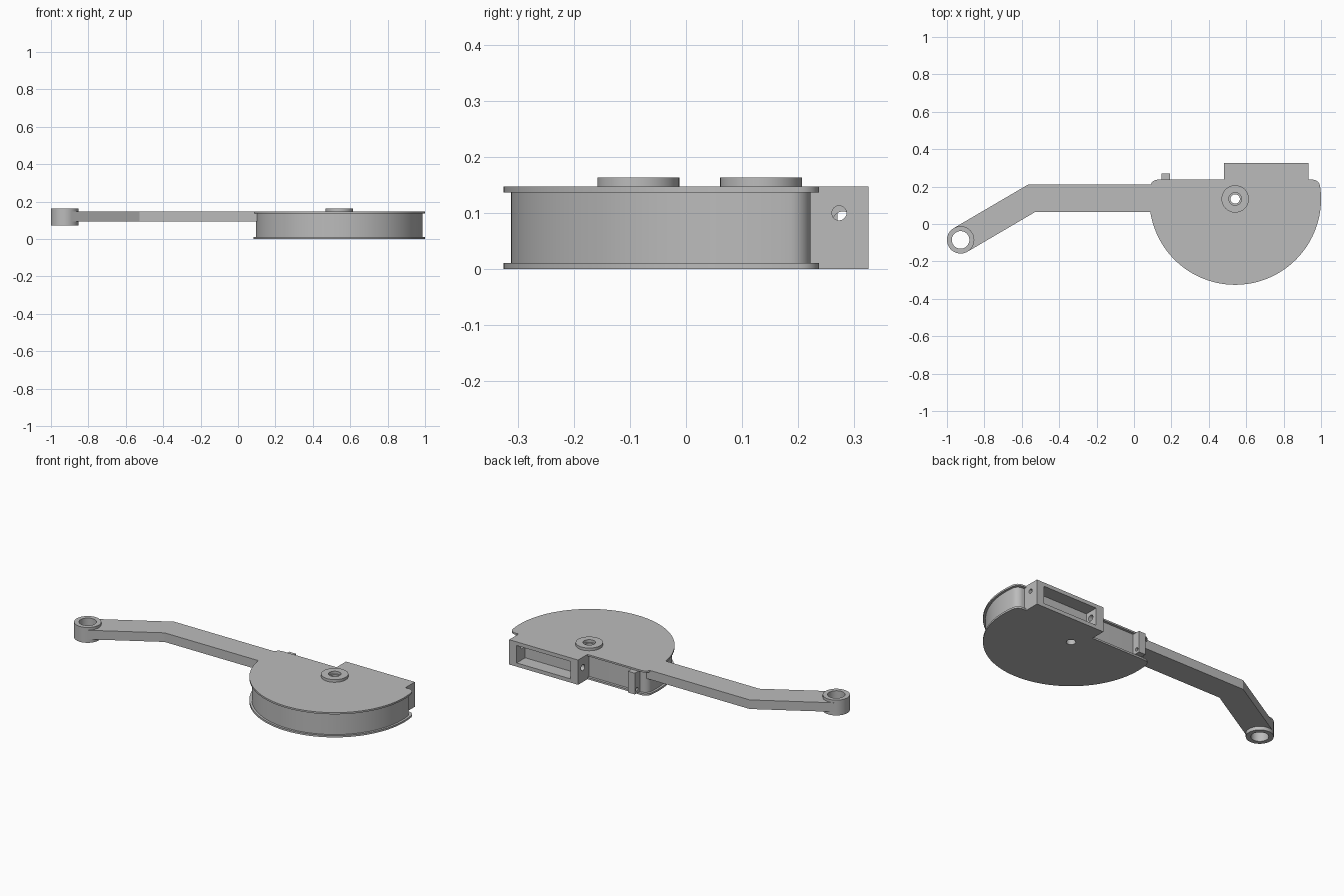
import bpy, bmesh
from math import sin, cos, pi, sqrt, atan2, radians
from mathutils import Vector, Matrix

if "Cube" in bpy.data.objects:
    bpy.data.objects.remove(bpy.data.objects["Cube"])

grey = bpy.data.materials.new("plain_grey")
grey.use_nodes = True
grey.diffuse_color = (0.5, 0.5, 0.5, 1)
grey.node_tree.nodes["Principled BSDF"].inputs["Base Color"].default_value = (0.5, 0.5, 0.5, 1)

HUB = Vector((0.541, 0.134))      # wheel axis
EYE = Vector((-0.927, -0.085))    # arm end axis
TOP = 0.147


def finish(name, bm):
    bmesh.ops.recalc_face_normals(bm, faces=bm.faces)
    mesh = bpy.data.meshes.new(name)
    bm.to_mesh(mesh)
    bm.free()
    ob = bpy.data.objects.new(name, mesh)
    bpy.context.collection.objects.link(ob)
    mesh.materials.append(grey)
    return ob


def prism(name, outline, z0, z1):
    bm = bmesh.new()
    face = bm.faces.new([bm.verts.new((x, y, z0)) for x, y in outline])
    ext = bmesh.ops.extrude_face_region(bm, geom=[face])
    verts = [v for v in ext["geom"] if isinstance(v, bmesh.types.BMVert)]
    bmesh.ops.translate(bm, verts=verts, vec=(0, 0, z1 - z0))
    return finish(name, bm)


def box(name, x0, x1, y0, y1, z0, z1):
    return prism(name, [(x0, y0), (x1, y0), (x1, y1), (x0, y1)], z0, z1)


def arc(c, r, a0, a1, n):
    return [(c[0] + r * cos(a0 + (a1 - a0) * i / n),
             c[1] + r * sin(a0 + (a1 - a0) * i / n)) for i in range(n + 1)]


def disc(name, c, r, z0, z1, n=64):
    return prism(name, arc(c, r, 0, 2 * pi, n)[:-1], z0, z1)


def x_rod(name, x0, x1, y, z, r):
    bm = bmesh.new()
    bmesh.ops.create_cone(bm, cap_ends=True, segments=32, radius1=r, radius2=r,
                          depth=x1 - x0,
                          matrix=Matrix.Translation(((x0 + x1) / 2, y, z)) @ Matrix.Rotation(pi / 2, 4, "Y"))
    return finish(name, bm)


def cut(ob, *cutters):
    for c in cutters:
        mod = ob.modifiers.new("cut", "BOOLEAN")
        mod.operation, mod.solver, mod.object = "DIFFERENCE", "EXACT", c
        bpy.context.view_layer.objects.active = ob
        bpy.ops.object.modifier_apply(modifier=mod.name)
    for c in cutters:
        bpy.data.objects.remove(c)
    return ob


def wheel_outline(r, flat, f):
    """Circle cut by a flat back edge, with both corners rounded by f."""
    cx, cy = sqrt((r - f) ** 2 - (flat - f) ** 2), flat - f
    a = atan2(cy, cx)
    pts = arc(HUB + Vector((cx, cy)), f, a, pi / 2, 8)
    pts += arc(HUB + Vector((-cx, cy)), f, pi / 2, pi - a, 8)
    return pts + arc(HUB, r, pi - a, 2 * pi + a, 96)[1:-1]


parts = []

# Grooved wheel: two flanges and a slightly smaller core, bored through
for name, r, flat, z0, z1 in (("lower_flange", 0.459, 0.103, 0, 0.011),
                              ("wheel_core", 0.446, 0.088, 0.011, 0.137),
                              ("upper_flange", 0.459, 0.103, 0.137, TOP)):
    ob = prism(name, wheel_outline(r, flat, 0.04), z0, z1)
    parts.append(cut(ob, disc("bore", HUB, 0.025, -0.1, 0.3, 32)))

# Raised hub collar with a wider mouth
parts.append(cut(disc("hub_collar", HUB, 0.073, TOP, 0.163),
                 disc("mouth", HUB, 0.034, 0.1, 0.3, 32)))

# Bent arm from wheel to eye
way = Vector((cos(radians(210)), sin(radians(210))))
side = Vector((-way.y, way.x))
half = 0.073
bend_out, bend_in = (-0.566, 0.211), (-0.527, 0.065)
end_in, end_out = EYE + side * half, EYE - side * half
if (end_in - Vector(bend_in)).length > (end_out - Vector(bend_in)).length:
    end_in, end_out = end_out, end_in
arm = prism("arm", [(0.13, 0.065), (0.13, 0.211), bend_out, end_out, end_in, bend_in], 0.093, TOP)
parts.append(cut(arm, disc("arm_bore", EYE, 0.06, -0.1, 0.3)))

# Eye ring at the arm end
parts.append(cut(disc("arm_eye", EYE, half, 0.072, 0.163),
                 disc("eye_bore", EYE, 0.047, -0.1, 0.3)))

# Hollow mounting box with pin holes in its end walls
mount = box("mounting_box", 0.481, 0.933, 0.237, 0.325, 0, TOP)
cut(mount, box("pocket", 0.53, 0.884, 0.245, 0.4, 0.022, 0.125),
    x_rod("pin_hole", 0.85, 1.0, 0.273, 0.1, 0.013),
    x_rod("wide_hole", 0.4, 0.56, 0.28, 0.085, 0.018))
parts += [mount, box("box_neck", 0.481, 0.933, 0.215, 0.237, 0.011, 0.137)]

# Small lug on the back with a cord hole
parts.append(cut(box("cord_lug", 0.147, 0.192, 0.21, 0.27, 0.011, 0.137),
                 x_rod("cord_hole", 0.1, 0.25, 0.25, 0.035, 0.01)))

for ob in bpy.context.view_layer.objects:
    ob.select_set(ob in parts)
bpy.context.view_layer.objects.active = parts[0]
bpy.ops.object.shade_smooth_by_angle(angle=radians(30))
